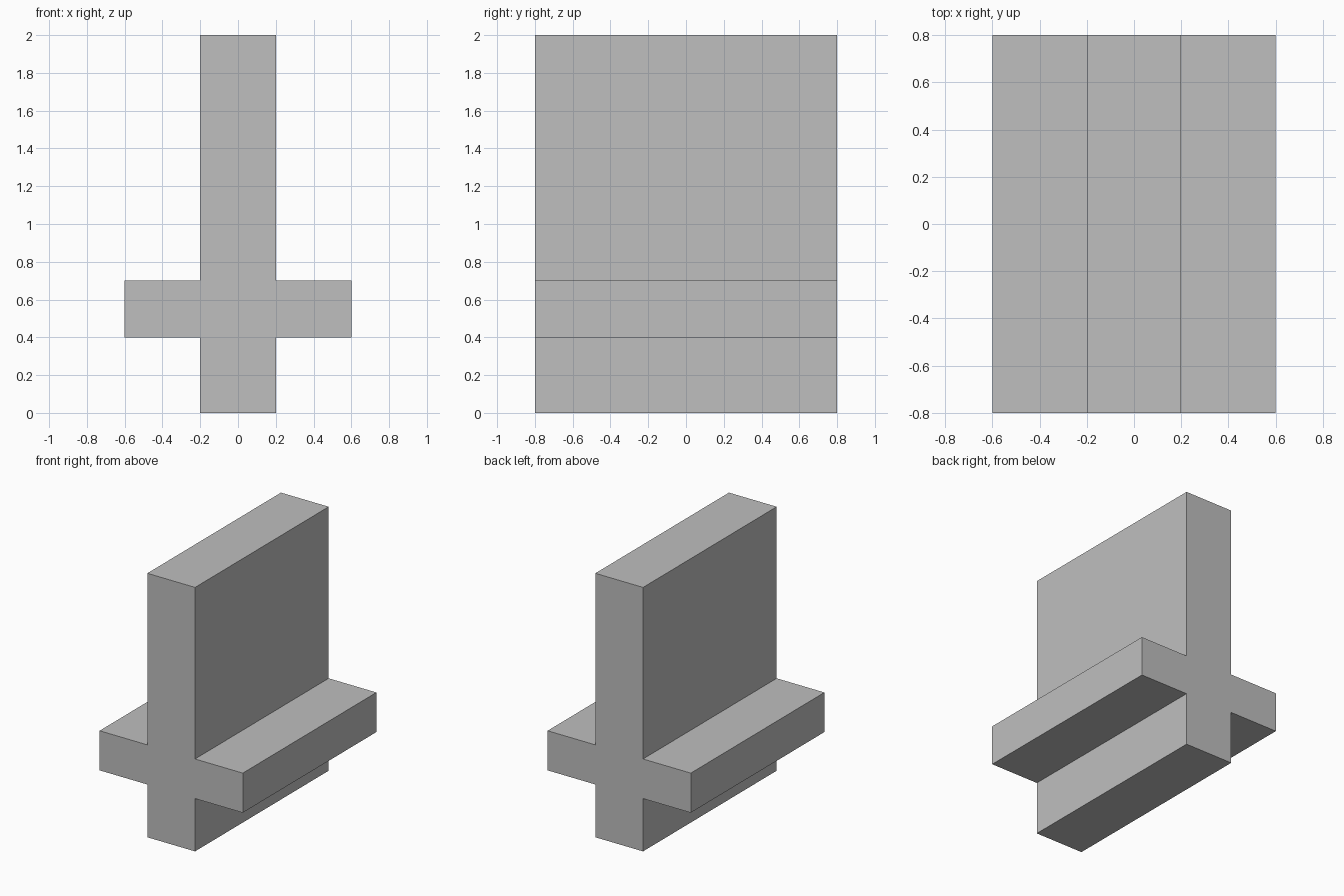
import bpy
import bmesh

cube = bpy.data.objects.get("Cube")
if cube:
    bpy.data.objects.remove(cube, do_unlink=True)

# Single plain grey
GREY = (0.52, 0.52, 0.52, 1.0)
mat = bpy.data.materials.new("plain grey")
mat.use_nodes = True
mat.diffuse_color = GREY
mat.node_tree.nodes["Principled BSDF"].inputs["Base Color"].default_value = GREY

# Cross-shaped section: right half (x, z) from bottom to top, mirrored for the left
DEPTH = 1.6
half = [(0.2, 0), (0.2, 0.4), (0.6, 0.4), (0.6, 0.7), (0.2, 0.7), (0.2, 2.0)]
outline = half + [(-x, z) for x, z in reversed(half)]

# Extrude the section from front to back
bm = bmesh.new()
front = bm.faces.new([bm.verts.new((x, -DEPTH / 2, z)) for x, z in outline])
result = bmesh.ops.extrude_face_region(bm, geom=[front], use_keep_orig=True)
moved = [v for v in result["geom"] if isinstance(v, bmesh.types.BMVert)]
bmesh.ops.translate(bm, verts=moved, vec=(0, DEPTH, 0))
bmesh.ops.recalc_face_normals(bm, faces=bm.faces)

mesh = bpy.data.meshes.new("cross_beam")
bm.to_mesh(mesh)
bm.free()
mesh.materials.append(mat)
beam = bpy.data.objects.new("cross_beam", mesh)
bpy.context.collection.objects.link(beam)
